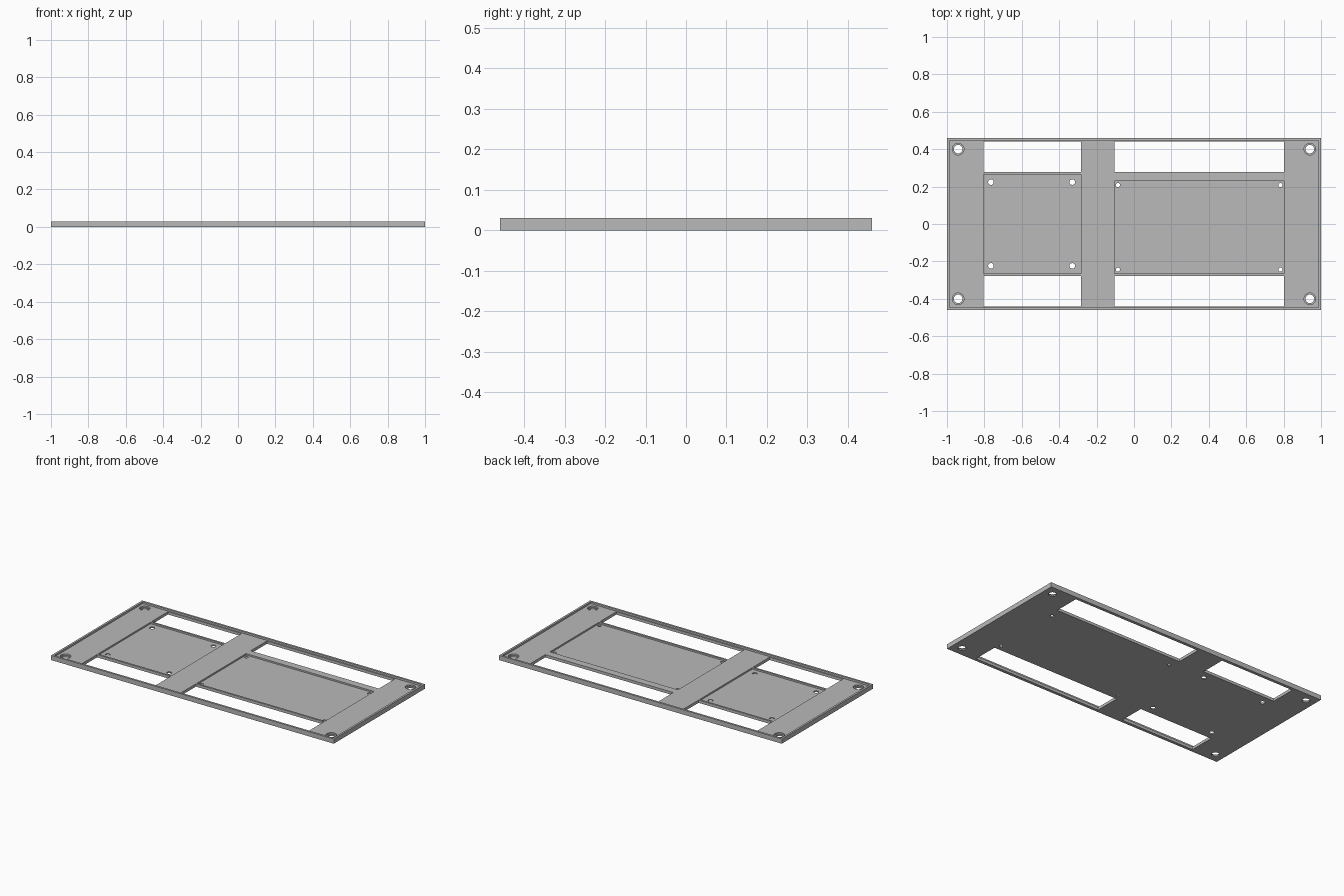
import bpy
import math

if "Cube" in bpy.data.objects:
    bpy.data.objects.remove(bpy.data.objects["Cube"], do_unlink=True)

TOP, FLOOR, POCKET = 0.03, 0.018, 0.008   # rim, deck and pocket heights
HALF_Y, RIM = 0.46, 0.013
SHORT_X, LONG_X = (-0.804, -0.283), (-0.104, 0.802)

grey = bpy.data.materials.new("plain grey")
grey.use_nodes = True
colour = (0.49, 0.49, 0.49, 1)
grey.diffuse_color = colour
grey.node_tree.nodes["Principled BSDF"].inputs["Base Color"].default_value = colour


def box(name, xs, ys, zs):
    spans = (xs, ys, zs)
    bpy.ops.mesh.primitive_cube_add(size=1, location=[sum(s) / 2 for s in spans])
    ob = bpy.context.object
    ob.name = name
    ob.scale = [s[1] - s[0] for s in spans]
    bpy.ops.object.transform_apply(location=True, rotation=False, scale=True)
    return ob


def cut(target, cutter):
    cutter.hide_render = True
    mod = target.modifiers.new("cut", "BOOLEAN")
    mod.operation = "DIFFERENCE"
    mod.solver = "EXACT"
    mod.object = cutter
    bpy.context.view_layer.objects.active = target
    bpy.ops.object.modifier_apply(modifier=mod.name)
    bpy.data.objects.remove(cutter, do_unlink=True)


def drill(target, x, y, radius, bottom=-0.02):
    bpy.ops.mesh.primitive_cylinder_add(
        vertices=32, radius=radius, depth=0.1, location=(x, y, bottom + 0.05))
    cut(target, bpy.context.object)


# Base plate with a raised rim
plate = box("mounting_plate", (-1, 1), (-HALF_Y, HALF_Y), (0, TOP))
cut(plate, box("deck_cutter", (RIM - 1, 1 - RIM), (RIM - HALF_Y, HALF_Y - RIM), (FLOOR, 0.1)))

# Shallow board pockets
cut(plate, box("short_pocket_cutter", SHORT_X, (-0.265, 0.265), (POCKET, 0.1)))
cut(plate, box("long_pocket_cutter", LONG_X, (-0.265, 0.23), (POCKET, 0.1)))

# Four long windows
for xs in (SHORT_X, LONG_X):
    for ys in ((-0.441, -0.277), (0.277, 0.441)):
        cut(plate, box("window_cutter", xs, ys, (-0.05, 0.1)))

# Counterbored corner holes
for x in (-0.94, 0.94):
    for y in (-0.4, 0.4):
        drill(plate, x, y, 0.031, 0.009)
        drill(plate, x, y, 0.023)

# Small board holes in the pockets
for xs, ys, radius in (((-0.765, -0.33), (-0.224, 0.224), 0.015),
                       ((-0.086, 0.783), (-0.244, 0.208), 0.011)):
    for x in xs:
        for y in ys:
            drill(plate, x, y, radius)

plate.data.materials.clear()
plate.data.materials.append(grey)
bpy.ops.object.select_all(action="DESELECT")
plate.select_set(True)
bpy.context.view_layer.objects.active = plate
bpy.ops.object.shade_smooth_by_angle(angle=math.radians(30))
